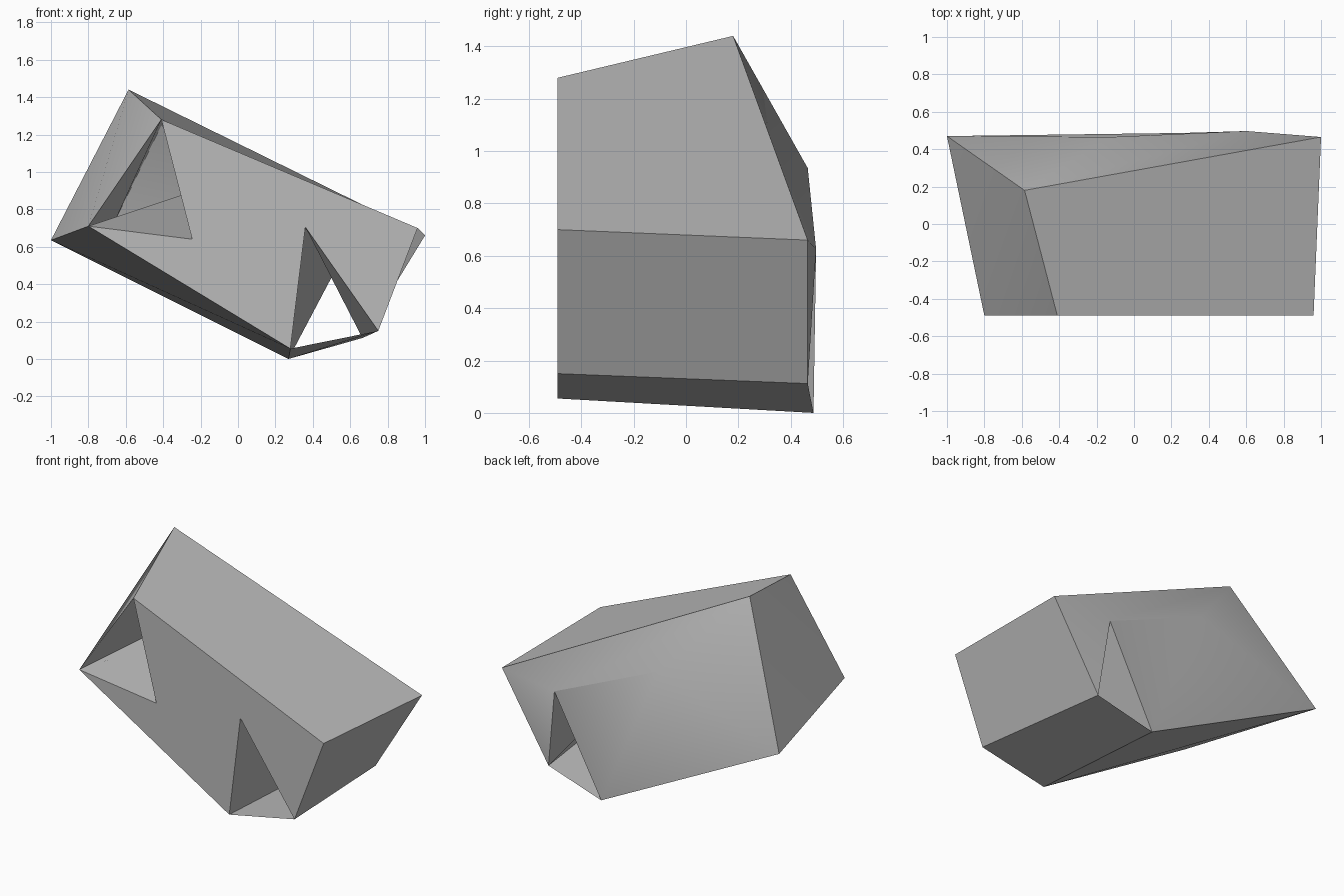
import bpy
import bmesh
import math
from mathutils import Vector

cube = bpy.data.objects.get("Cube")
if cube:
    bpy.data.objects.remove(cube, do_unlink=True)

# One plain grey for the whole block
grey = bpy.data.materials.new("plain grey")
grey.use_nodes = True
colour = (0.5, 0.5, 0.5, 1)
grey.diffuse_color = colour
grey.node_tree.nodes["Principled BSDF"].inputs["Base Color"].default_value = colour

FRONT = -0.49

# Front corners are (x, z) on the flat front plane
front_corners = {
    "front_top": (-0.41, 1.28),
    "front_end": (0.96, 0.70),
    "front_foot": (0.75, 0.15),
    "front_low": (0.28, 0.055),
    "front_side": (-0.80, 0.71),
    "recess_tip": (-0.245, 0.64),
    "tunnel_tip": (0.36, 0.705),
}
corners = {name: Vector((x, FRONT, z)) for name, (x, z) in front_corners.items()}

# Back corners
corners.update({
    "back_top": Vector((-0.585, 0.18, 1.44)),
    "back_end": Vector((1.0, 0.465, 0.66)),
    "back_foot": Vector((0.665, 0.465, 0.112)),
    "back_low": Vector((0.27, 0.487, 0)),
    "back_side": Vector((-1.0, 0.47, 0.635)),
    "back_ridge": Vector((-0.125, 0.465, 0.935)),
    "back_arch": Vector((0.60, 0.497, 0.625)),
})

# The recess ends on two edges of the back panel
corners["recess_top"] = corners["back_top"].lerp(corners["back_ridge"], 0.38)
corners["recess_side"] = corners["back_side"].lerp(corners["back_ridge"], 0.4)


def build_part(name, panels, outward):
    """Join named corners into panels that face away from, or toward, the middle."""
    bm = bmesh.new()
    used = list(dict.fromkeys(key for panel in panels for key in panel.split()))
    verts = {key: bm.verts.new(corners[key]) for key in used}
    middle = sum((corners[key] for key in used), Vector()) / len(used)
    for panel in panels:
        face = bm.faces.new([verts[key] for key in panel.split()])
        face.normal_update()
        faces_out = face.normal.dot(face.calc_center_median() - middle) > 0
        if faces_out != outward:
            face.normal_flip()
    mesh = bpy.data.meshes.new(name)
    bm.to_mesh(mesh)
    bm.free()
    mesh.materials.append(grey)
    part = bpy.data.objects.new(name, mesh)
    bpy.context.collection.objects.link(part)
    bpy.ops.object.select_all(action="DESELECT")
    part.select_set(True)
    bpy.context.view_layer.objects.active = part
    bpy.ops.object.shade_smooth_by_angle(angle=math.radians(30))
    return part


# Outer shell of the tilted block, with both openings left in the front
build_part("block_shell", [
    "front_top front_end front_foot tunnel_tip front_low front_side recess_tip",
    "front_top back_top back_end front_end",
    "front_end back_end back_foot front_foot",
    "front_foot back_foot back_low front_low",
    "front_low back_low back_side front_side",
    "front_top front_side back_top",
    "front_side back_side back_top",
    "back_top back_end back_arch",
    "back_top back_arch back_ridge",
    "back_top back_ridge back_side",
    "back_ridge back_arch back_low",
    "back_ridge back_low back_side",
    "back_end back_arch back_foot",
], True)

# Walls of the tunnel that runs through the low end
build_part("tunnel_walls", [
    "tunnel_tip front_low back_low back_arch",
    "tunnel_tip front_foot back_foot back_arch",
], False)

# Walls of the recess at the high end, closed by the back panel
build_part("recess_walls", [
    "front_top front_side recess_side recess_top",
    "front_side recess_tip back_ridge recess_side",
    "front_top recess_tip back_ridge recess_top",
], False)
